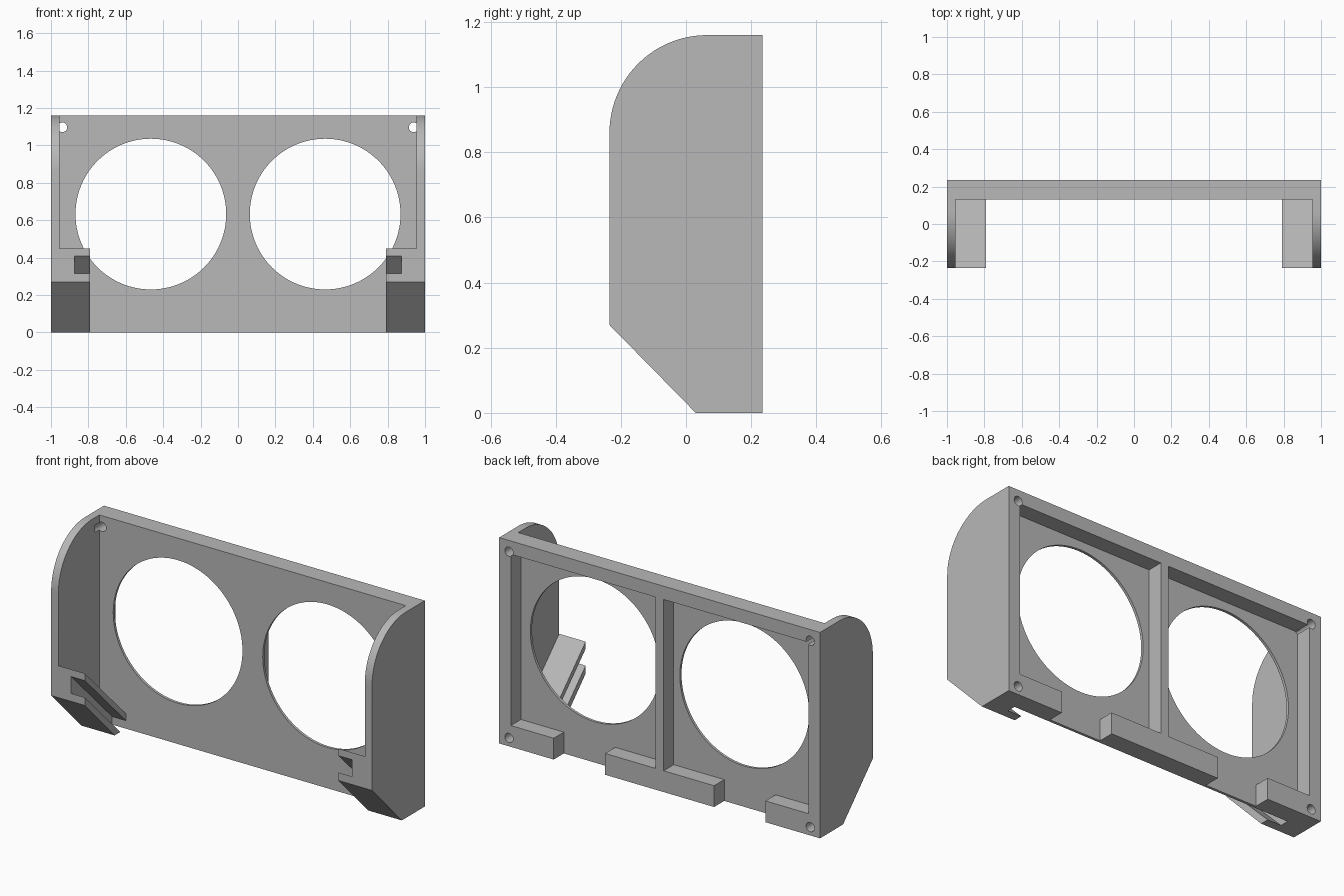
import bpy, bmesh
from math import sin, cos, pi, radians

cube = bpy.data.objects.get("Cube")
if cube:
    bpy.data.objects.remove(cube, do_unlink=True)

grey = bpy.data.materials.new("matte_grey")
grey.use_nodes = True
grey.diffuse_color = (0.48, 0.48, 0.48, 1)
grey.node_tree.nodes["Principled BSDF"].inputs["Base Color"].default_value = grey.diffuse_color

PLATE = 0.13      # front of the panel
BACK = 0.235      # rear of the frame
TOP = 1.16
LUG = 0.79        # inner side of the lugs


def extrude(name, ring, shift):
    """Closed solid from a ring of points pushed along a vector."""
    bm = bmesh.new()
    face = bm.faces.new([bm.verts.new(p) for p in ring])
    new = bmesh.ops.extrude_face_region(bm, geom=[face])["geom"]
    moved = [v for v in new if isinstance(v, bmesh.types.BMVert)]
    bmesh.ops.translate(bm, verts=moved, vec=shift)
    bmesh.ops.recalc_face_normals(bm, faces=bm.faces)
    mesh = bpy.data.meshes.new(name)
    bm.to_mesh(mesh)
    bm.free()
    mesh.materials.append(grey)
    obj = bpy.data.objects.new(name, mesh)
    bpy.context.collection.objects.link(obj)
    return obj


def side_prism(name, x0, x1, profile):
    return extrude(name, [(x0, y, z) for y, z in profile], (x1 - x0, 0, 0))


def box(name, x0, x1, y0, y1, z0, z1):
    return side_prism(name, x0, x1, [(y0, z0), (y1, z0), (y1, z1), (y0, z1)])


def bore(name, x, z, r, y0, y1, sides):
    ring = [(x + r * cos(2 * pi * i / sides), y0, z + r * sin(2 * pi * i / sides))
            for i in range(sides)]
    return extrude(name, ring, (0, y1 - y0, 0))


def cut(body, cutter):
    cutter.hide_render = True
    mod = body.modifiers.new("cut", "BOOLEAN")
    mod.operation = "DIFFERENCE"
    mod.solver = "EXACT"
    mod.object = cutter
    bpy.context.view_layer.objects.active = body
    bpy.ops.object.modifier_apply(modifier=mod.name)
    bpy.data.objects.remove(cutter, do_unlink=True)


# Solid body with rounded upper front and chamfered lower front
R = 0.3
arc = [(-BACK + R - R * cos(a), TOP - R + R * sin(a))
       for a in (radians(90) * i / 24 for i in range(25))]
body = side_prism("panel_housing", -1, 1,
                  [(0.03, 0), (-BACK, 0.27)] + arc + [(BACK, TOP), (BACK, 0)])

# Open front between the lugs
cut(body, box("front_opening", -LUG, LUG, -1, PLATE, -1, 2))

for s in (-1, 1):
    # Space above each sloping lug, leaving the thin cheek
    cut(body, side_prism("cheek_pocket", s * 0.7, s * 0.955,
                         [(-0.3, 0.515), (PLATE, 0.085), (PLATE, 2), (-0.3, 2)]))
    # Slanted slot in the lug
    cut(body, side_prism("lug_slot", s * 0.7, s * 0.875,
                         [(-0.3, 0.38), (PLATE, -0.05), (PLATE, 0.045), (-0.3, 0.475)]))
    # Rear recess and the gap in the bottom rail
    cut(body, box("rear_recess", s * 0.025, s * 0.927, 0.145, 0.5, 0.12, 1.085))
    cut(body, box("rail_gap", s * 0.34, s * 0.66, 0.145, 0.5, -0.5, 0.3))
    # Large round opening
    cut(body, bore("round_opening", s * 0.466, 0.633, 0.403, 0, 0.5, 96))
    # Corner screw holes
    for z in (0.047, 1.097):
        cut(body, bore("screw_hole", s * 0.939, z, 0.026, 0.09, 0.5, 24))

bpy.ops.object.select_all(action="DESELECT")
body.select_set(True)
bpy.context.view_layer.objects.active = body
bpy.ops.object.shade_smooth_by_angle(angle=radians(30))
